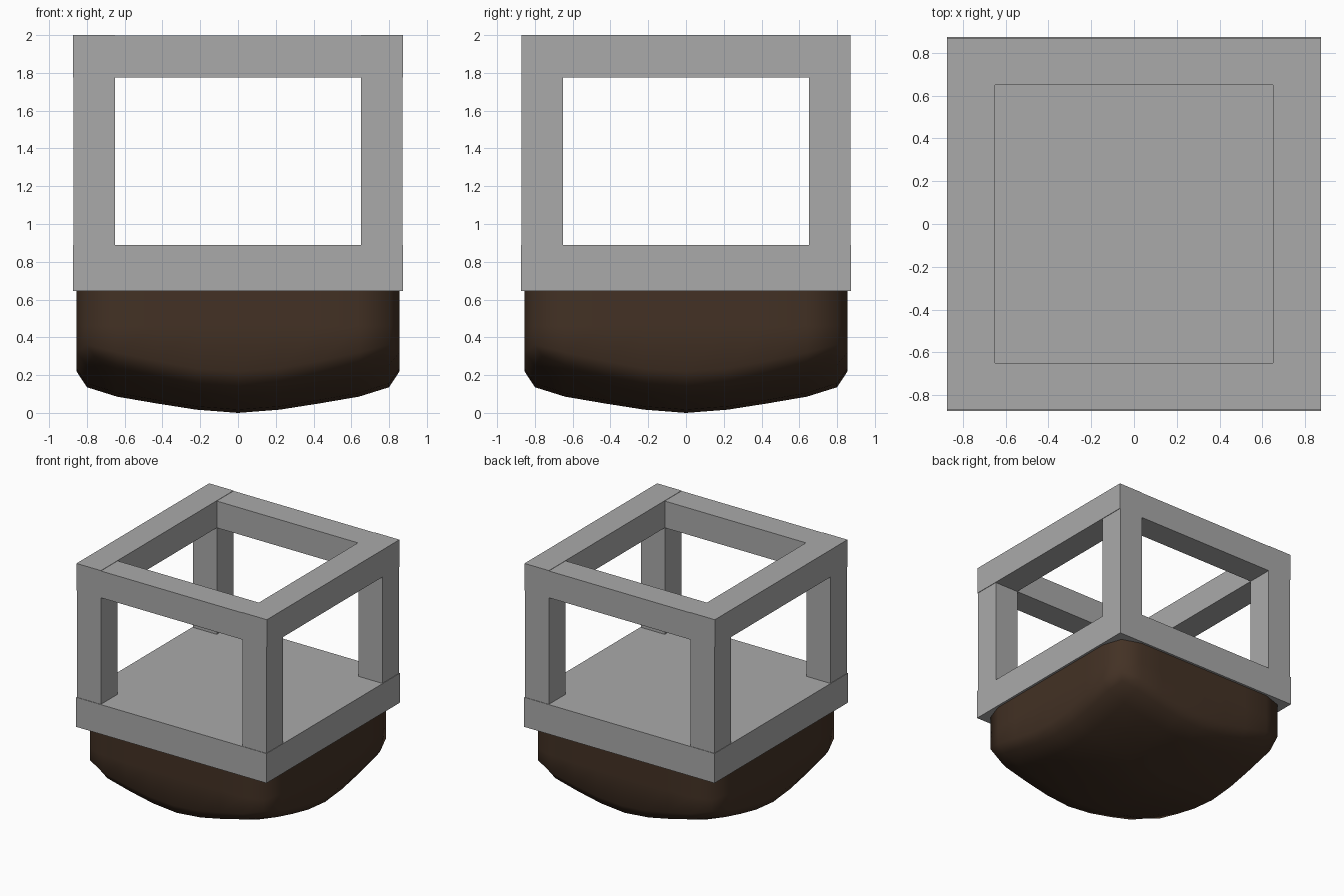
import bpy, bmesh

if "Cube" in bpy.data.objects:
    bpy.data.objects.remove(bpy.data.objects["Cube"])

OUT, INN = 0.87, 0.65                      # outer and inner half-widths of the frame
EDGE = 0.874                               # slab and side beams stand slightly proud
FLOOR_Z, SILL_Z, LINTEL_Z, TOP_Z = 0.645, 0.89, 1.775, 2.0


def material(name, color):
    mat = bpy.data.materials.new(name)
    mat.diffuse_color = (*color, 1)
    mat.use_nodes = True
    mat.node_tree.nodes["Principled BSDF"].inputs["Base Color"].default_value = mat.diffuse_color
    return mat


STONE = material("dark_grey", (0.4, 0.4, 0.4))
EARTH = material("earth", (0.056, 0.031, 0.018))


def add_object(name, bm, mat):
    me = bpy.data.meshes.new(name)
    bm.to_mesh(me)
    bm.free()
    me.materials.append(mat)
    ob = bpy.data.objects.new(name, me)
    bpy.context.collection.objects.link(ob)


def box(name, lo, hi):
    bm = bmesh.new()
    bmesh.ops.create_cube(bm, size=1)
    for v in bm.verts:
        v.co = [(a + b) / 2 + c * (b - a) for a, b, c in zip(lo, hi, v.co)]
    add_object(name, bm, STONE)


# Floor slab
box("floor_slab", (-EDGE, -EDGE, FLOOR_Z), (EDGE, EDGE, SILL_Z))

# Corner posts
for sx, nx in ((-1, "left"), (1, "right")):
    for sy, ny in ((-1, "front"), (1, "back")):
        xs, ys = sorted((sx * INN, sx * OUT)), sorted((sy * INN, sy * OUT))
        box(f"{ny}_{nx}_post", (xs[0], ys[0], SILL_Z), (xs[1], ys[1], LINTEL_Z))

# Top beams: side beams run full length, front and back beams fit between
for s, side, end in ((-1, "left", "front"), (1, "right", "back")):
    a, b = sorted((s * INN, s * EDGE))
    box(f"{side}_top_beam", (a, -OUT, LINTEL_Z), (b, OUT, TOP_Z))
    a, b = sorted((s * INN, s * OUT))
    box(f"{end}_top_beam", (-INN, a, LINTEL_Z), (INN, b, TOP_Z - 0.003))

# Earth mound: sagging grid underneath, rings of wall above
half = [0.22, 0.43, 0.64, 0.8]
cols = [-c for c in reversed(half)] + [0] + half
sag = {0: 0.001, 0.22: 0.018, 0.43: 0.051, 0.64: 0.087, 0.8: 0.137}
rim = {0: 0.22, 0.22: 0.235, 0.43: 0.275, 0.64: 0.32}
n = len(cols)

bm = bmesh.new()
grid = {}
for i, x in enumerate(cols):
    for j, y in enumerate(cols):
        z = sag[abs(x)] + sag[abs(y)] + 0.12 * x * x * y * y
        corner = abs(x) == 0.8 and abs(y) == 0.8
        k = 0.95 if corner else 1
        grid[i, j] = bm.verts.new((x * k, y * k, 0.30 if corner else z - 0.002))
for i in range(n - 1):
    for j in range(n - 1):
        bm.faces.new((grid[i, j], grid[i, j + 1], grid[i + 1, j + 1], grid[i + 1, j]))

m = n - 1
loop = ([(i, 0) for i in range(m)] + [(m, j) for j in range(m)]
        + [(i, m) for i in range(m, 0, -1)] + [(0, j) for j in range(m, 0, -1)])
lower = [grid[key] for key in loop]
for level in (None, 0.46, 0.7):
    ring = []
    for i, j in loop:
        x, y = cols[i], cols[j]
        at_x, at_y = abs(x) == 0.8, abs(y) == 0.8
        if at_x and at_y:
            z = 0.36
        else:
            z = rim[abs(y if at_x else x)]
            if at_x:
                x *= 0.855 / 0.8
            else:
                y *= 0.855 / 0.8
        ring.append(bm.verts.new((x, y, z if level is None else level)))
    for k in range(len(loop)):
        q = (k + 1) % len(loop)
        bm.faces.new((lower[k], lower[q], ring[q], ring[k]))
    lower = ring
bm.faces.new(lower)
bmesh.ops.recalc_face_normals(bm, faces=bm.faces)
for f in bm.faces:
    f.smooth = len(f.verts) == 4
add_object("earth_mound", bm, EARTH)
